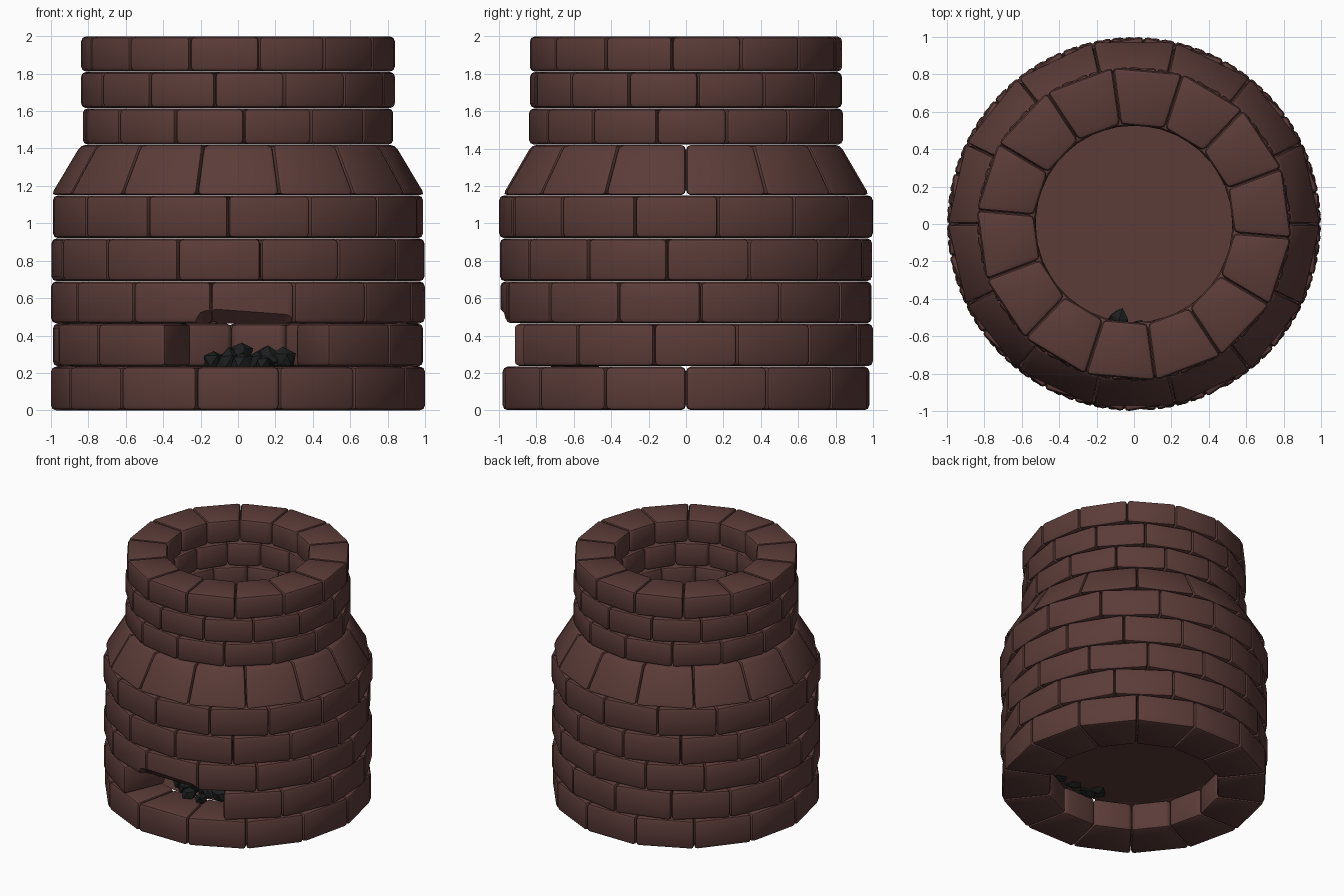
import bpy, bmesh, random
from math import sin, cos, radians
from mathutils import Vector

if "Cube" in bpy.data.objects:
    bpy.data.objects.remove(bpy.data.objects["Cube"])

random.seed(4)
N = 14
STEP = 360 / N


def material(name, color):
    m = bpy.data.materials.new(name)
    m.diffuse_color = color
    m.use_nodes = True
    m.node_tree.nodes["Principled BSDF"].inputs["Base Color"].default_value = m.diffuse_color
    return m


brick_mat = material("brick", (0.105, 0.045, 0.04, 1))
coal_mat = material("coal", (0.012, 0.014, 0.014, 1))


def make_object(name, bm, mat=None):
    me = bpy.data.meshes.new(name)
    bmesh.ops.recalc_face_normals(bm, faces=bm.faces)
    bm.to_mesh(me)
    bm.free()
    ob = bpy.data.objects.new(name, me)
    bpy.context.collection.objects.link(ob)
    if mat:
        me.materials.append(mat)
    return ob


def smooth(ob):
    bpy.ops.object.select_all(action='DESELECT')
    bpy.context.view_layer.objects.active = ob
    ob.select_set(True)
    bpy.ops.object.shade_smooth_by_angle(angle=radians(40))


def polar(r, a, z):
    # angle measured from the front (-y) towards +x
    return Vector((r * sin(radians(a)), -r * cos(radians(a)), z))


def hull(bm, lower, upper):
    # closed solid between two matching loops
    a = [bm.verts.new(p) for p in lower]
    b = [bm.verts.new(p) for p in upper]
    n = len(a)
    bm.faces.new(a[::-1])
    bm.faces.new(b)
    for i in range(n):
        bm.faces.new((a[i], a[(i + 1) % n], b[(i + 1) % n], b[i]))


def brick_row(name, z0, z1, r0, r1, offset, skip=()):
    bm = bmesh.new()
    for i in range(N):
        if i in skip:
            continue
        a0 = offset + i * STEP + 0.06
        a1 = a0 + STEP - 0.12
        loops = [[polar(r * k, a, z) for k, a in ((0.635, a0), (1, a0), (1, a1), (0.635, a1))]
                 for r, z in ((r0, z0 + 0.001), (r1, z1 - 0.001))]
        hull(bm, *loops)
    bmesh.ops.recalc_face_normals(bm, faces=bm.faces)
    bmesh.ops.bevel(bm, geom=bm.edges[:], offset=0.026, segments=2,
                    profile=0.5, affect='EDGES')
    return make_object(name, bm, brick_mat)


# Brick rows: bottom z, top z, bottom radius, top radius, joint angle, missing bricks
B, T = 1.005, 0.845
rows = [
    ("base_brick_row", 0, 0.235, B, B, -12.85, ()),
    ("hearth_brick_row", 0.235, 0.465, B, B, 3, (0, N - 1)),
    ("lintel_brick_row", 0.465, 0.69, B, B, -8.3, ()),
    ("body_brick_row_1", 0.69, 0.92, B, B, 7, ()),
    ("body_brick_row_2", 0.92, 1.15, B, B, -3, ()),
    ("sloped_shoulder_row", 1.15, 1.42, B, T, -12.85, ()),
    ("neck_brick_row_1", 1.42, 1.615, T, T, 2.2, ()),
    ("neck_brick_row_2", 1.615, 1.81, T, T, -8.5, ()),
    ("rim_brick_row", 1.81, 2.0, T, T, 7.8, ()),
]
objs = {r[0]: brick_row(*r) for r in rows}

# Chamfered arch cut under the lintel
bm = bmesh.new()
arch = ((-0.36, 0.40), (-0.33, 0.47), (-0.22, 0.585), (0.28, 0.585), (0.38, 0.47), (0.40, 0.40))
front = [(x, -1.04, z) for x, z in arch]
back = [(0.04 + (x - 0.04) * 0.85, -0.90, 0.40 + (z - 0.40) * 0.3) for x, z in arch]
hull(bm, front, back)
cutter = make_object("arch_cutter", bm)
cutter.hide_render = True
cutter.hide_set(True)
mod = objs["lintel_brick_row"].modifiers.new("arch", 'BOOLEAN')
mod.object = cutter
mod.operation = 'DIFFERENCE'
mod.solver = 'EXACT'

for ob in objs.values():
    smooth(ob)

# Floor plate inside
bm = bmesh.new()
bmesh.ops.create_circle(bm, cap_ends=True, segments=32, radius=0.66)
bmesh.ops.translate(bm, verts=bm.verts, vec=(0, 0, 0.24))
make_object("hearth_floor", bm, brick_mat)

# Coal pile: jagged lumps
lumps = ((-0.13, -0.55, 0.26, 0.065), (-0.05, -0.60, 0.26, 0.07), (0.02, -0.58, 0.30, 0.07),
         (0.02, -0.66, 0.26, 0.06), (0.10, -0.57, 0.26, 0.065), (0.16, -0.60, 0.29, 0.065),
         (0.24, -0.58, 0.27, 0.065), (-0.08, -0.51, 0.26, 0.06), (0.14, -0.67, 0.25, 0.055))
bm = bmesh.new()
for x, y, z, r in lumps:
    new = bmesh.ops.create_icosphere(bm, subdivisions=1, radius=r)["verts"]
    for v in new:
        v.co = v.co * random.uniform(0.75, 1.2) + Vector((x, y, z))
make_object("coal_pile", bm, coal_mat)
